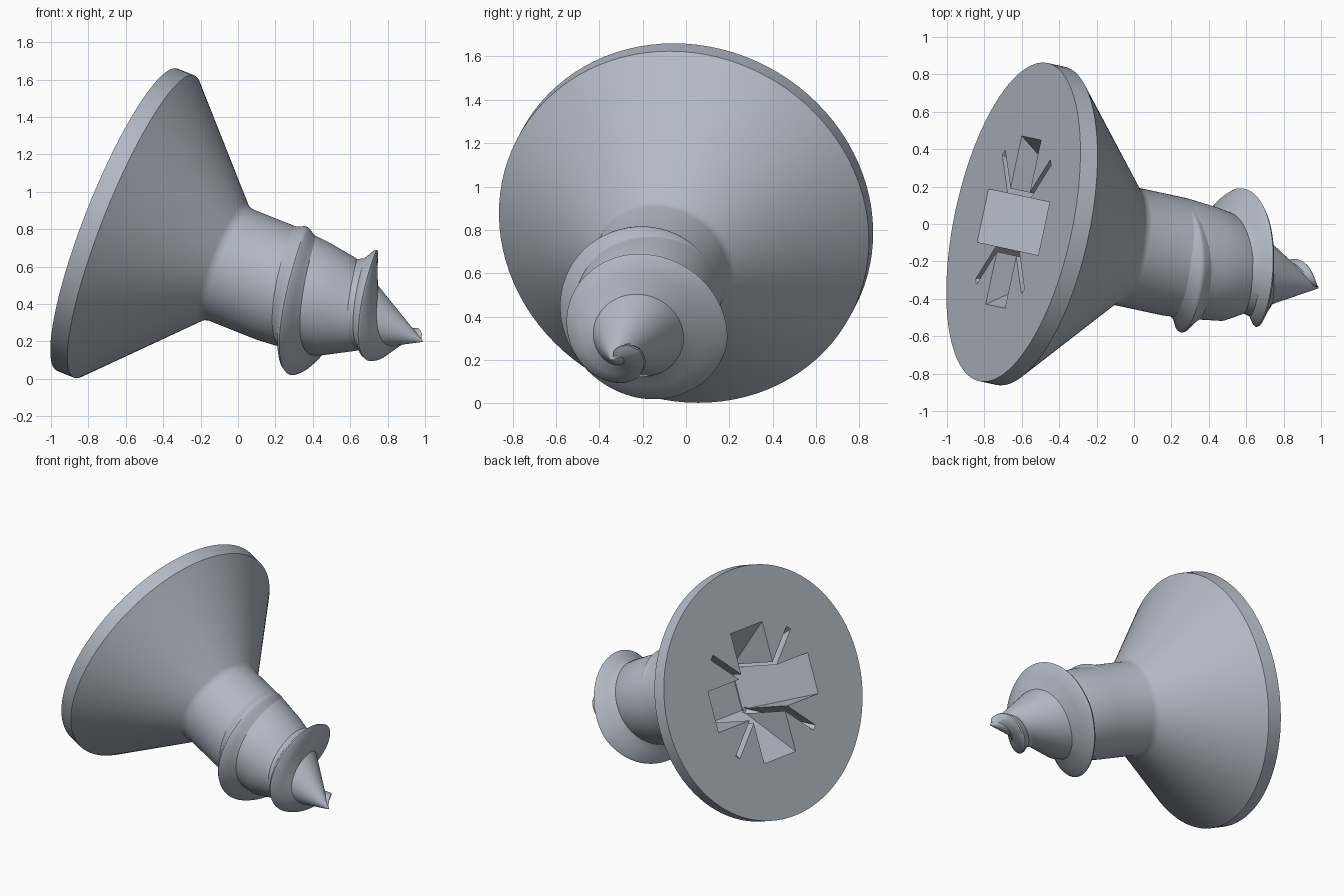
import bpy, bmesh, math
from mathutils import Vector, Matrix

if "Cube" in bpy.data.objects:
    bpy.data.objects.remove(bpy.data.objects["Cube"])

# Local frame: x = sideways, y = up across the head, z = along the screw to its tip
axis = Vector((0.911, -0.196, -0.363)).normalized()
side = Vector((0.21, 0.978, 0.0)).normalized()
up = axis.cross(side).normalized()
FRAME = Matrix.Translation((-0.645, 0.01, 0.85)) @ Matrix((side, up, axis)).transposed().to_4x4()

metal = bpy.data.materials.new("steel_grey")
metal.diffuse_color = (0.45, 0.49, 0.56, 1)
metal.use_nodes = True
metal.node_tree.nodes["Principled BSDF"].inputs["Base Color"].default_value = metal.diffuse_color


def make(name, verts, faces):
    bm = bmesh.new()
    vs = [bm.verts.new(v) for v in verts]
    for f in faces:
        bm.faces.new([vs[i] for i in f])
    bmesh.ops.recalc_face_normals(bm, faces=bm.faces)
    me = bpy.data.meshes.new(name)
    bm.to_mesh(me)
    bm.free()
    ob = bpy.data.objects.new(name, me)
    bpy.context.collection.objects.link(ob)
    ob.matrix_world = FRAME
    me.materials.append(metal)
    return ob


def activate(ob):
    bpy.ops.object.select_all(action='DESELECT')
    ob.select_set(True)
    bpy.context.view_layer.objects.active = ob


def lerp(table, t):
    for (t0, r0), (t1, r1) in zip(table, table[1:]):
        if t <= t1:
            return r0 + (r1 - r0) * max(0, t - t0) / (t1 - t0)
    return table[-1][1]


# Head, shank and tip: one turned body, (distance along, radius)
BODY = [(0, 0.87), (0.1, 0.87), (0.62, 0.341), (0.638, 0.327), (0.665, 0.32),
        (0.95, 0.32), (1.12, 0.306), (1.28, 0.283), (1.79, 0.004)]
N = 96
verts, faces = [], []
for t, r in BODY:
    verts += [(r * math.cos(2 * math.pi * i / N), r * math.sin(2 * math.pi * i / N), t)
              for i in range(N)]
for k in range(len(BODY) - 1):
    for i in range(N):
        j = (i + 1) % N
        faces.append((k * N + i, k * N + j, (k + 1) * N + j, (k + 1) * N + i))
faces += [tuple(range(N)), tuple((len(BODY) - 1) * N + i for i in range(N))]
body = make("screw_body", verts, faces)


# Drive recess: tapered slots cut as a broad cross plus thin diagonals
def slot(name, half_len, deep_len, half_w, depth, angle):
    lift = 0.05
    top = half_len + (half_len - deep_len) * lift / depth
    vs = []
    for length, z in ((top, -lift), (deep_len, depth)):
        vs += [Matrix.Rotation(angle, 3, 'Z') @ Vector((x * length, y * half_w, z))
               for x, y in ((-1, -1), (1, -1), (1, 1), (-1, 1))]
    fs = [(0, 1, 2, 3), (4, 5, 6, 7)] + [(i, (i + 1) % 4, (i + 1) % 4 + 4, i + 4) for i in range(4)]
    cutter = make(name, vs, fs)
    cutter.hide_render = True
    return cutter


cutters = [slot("cross_cutter", 0.46, 0.15, 0.145, 0.45 + 0.003 * k, k * math.pi / 2) for k in range(2)]
cutters += [slot("rib_cutter", 0.50, 0.23, 0.02, 0.44 + 0.003 * k, math.pi / 4 + k * math.pi / 2)
            for k in range(2)]
activate(body)
for c in cutters:
    mod = body.modifiers.new("recess", 'BOOLEAN')
    mod.operation, mod.solver, mod.object = 'DIFFERENCE', 'EXACT', c
    bpy.ops.object.modifier_apply(modifier=mod.name)
for c in cutters:
    bpy.data.objects.remove(c)

# Thread: a ridge swept round the shank, fading in and tapering to the tip
CREST = [(0.89, 0.31), (0.98, 0.342), (1.08, 0.388), (1.18, 0.43), (1.26, 0.446), (1.38, 0.358),
         (1.48, 0.27), (1.58, 0.194), (1.68, 0.115), (1.77, 0.04)]
PITCH, STEPS = 0.4, 220
SECTION = [(-1.0, 0), (-0.5, 0.42), (-0.16, 0.93), (0, 1), (0.12, 0.93), (0.45, 0.45), (0.9, 0)]
M = len(SECTION)
verts, faces = [], []
for i in range(STEPS + 1):
    t = 0.89 + 0.88 * i / STEPS
    phi = 2 * math.pi * (t - 0.98) / PITCH
    width = min(0.09, 0.02 + (t - 0.89) * 0.8, (1.79 - t) * 0.8)
    crest = lerp(CREST, t)
    for off, h in SECTION:
        z = t + off * width
        base = max(0.002, lerp(BODY, z) - 0.008)
        r = base + (crest - base) * h
        verts.append((-r * math.sin(phi), r * math.cos(phi), z))
for i in range(STEPS):
    for k in range(M):
        j = (k + 1) % M
        faces.append((i * M + k, i * M + j, (i + 1) * M + j, (i + 1) * M + k))
faces += [tuple(range(M)), tuple(STEPS * M + k for k in range(M))]
thread = make("screw_thread", verts, faces)

for ob in (body, thread):
    activate(ob)
    bpy.ops.object.shade_smooth_by_angle(angle=math.radians(35))
